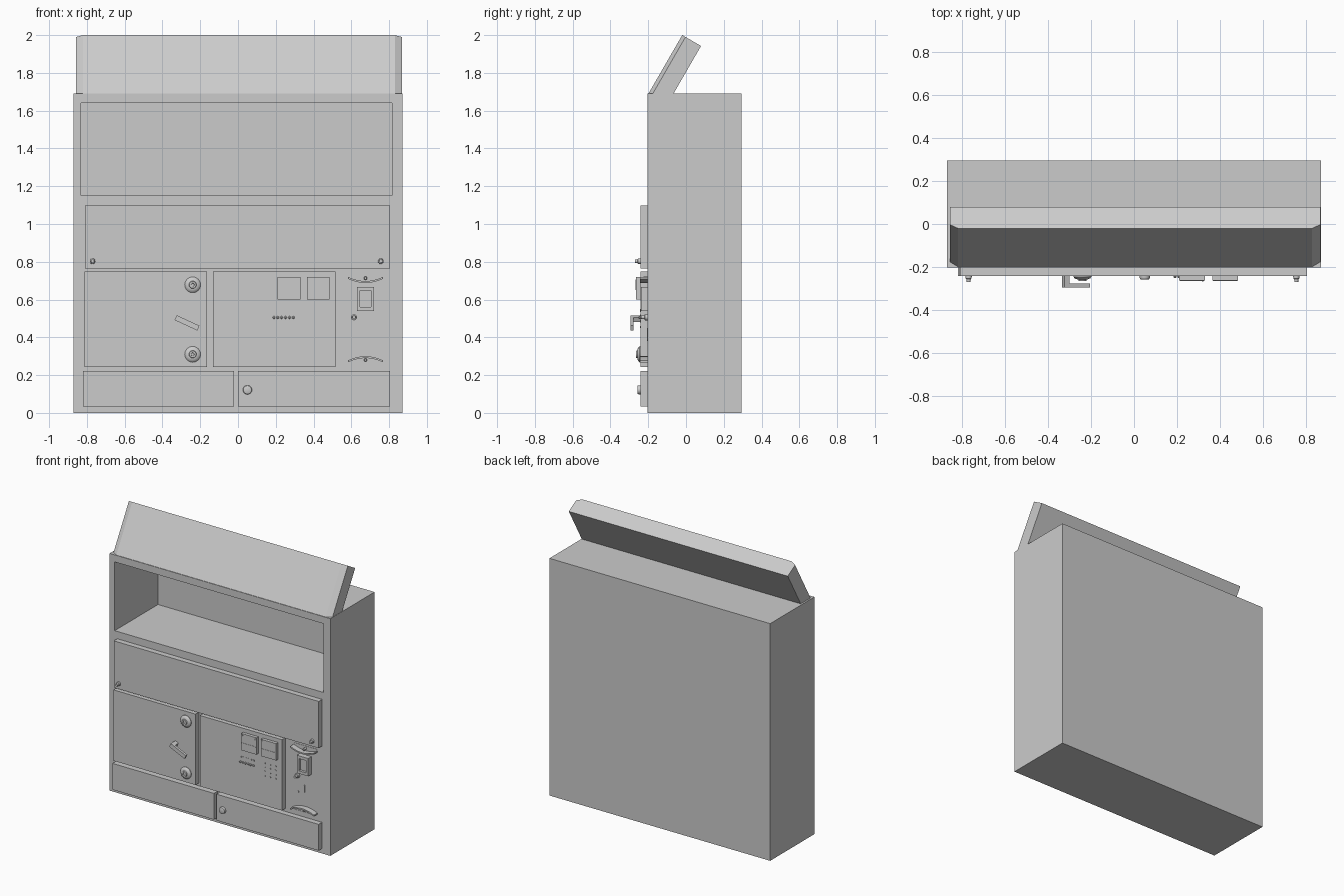
import bpy, bmesh, math
from mathutils import Vector, Matrix

if "Cube" in bpy.data.objects:
    bpy.data.objects.remove(bpy.data.objects["Cube"])

grey = bpy.data.materials.new("plain_grey")
grey.diffuse_color = (0.6, 0.6, 0.6, 1)
grey.use_nodes = True
grey.node_tree.nodes["Principled BSDF"].inputs["Base Color"].default_value = grey.diffuse_color

FRONT, PANEL = -0.203, -0.242   # cabinet face, panel face


def finish(name, bm, smooth=False):
    bmesh.ops.recalc_face_normals(bm, faces=bm.faces[:])
    me = bpy.data.meshes.new(name)
    bm.to_mesh(me)
    bm.free()
    me.materials.append(grey)
    ob = bpy.data.objects.new(name, me)
    bpy.context.collection.objects.link(ob)
    if smooth:
        bpy.ops.object.select_all(action='DESELECT')
        ob.select_set(True)
        bpy.context.view_layer.objects.active = ob
        bpy.ops.object.shade_smooth_by_angle(angle=math.radians(35))
    return ob


def box(name, x0, x1, y0, y1, z0, z1):
    bm = bmesh.new()
    m = Matrix.Translation(((x0+x1)/2, (y0+y1)/2, (z0+z1)/2)) @ \
        Matrix.Diagonal((x1-x0, y1-y0, z1-z0, 1))
    bmesh.ops.create_cube(bm, size=1, matrix=m)
    return finish(name, bm)


def lathe(name, x, z, base, profile, n=20):
    """Round part facing the front; profile = (radius, distance out of base)."""
    bm = bmesh.new()
    rings = [[bm.verts.new((x + r*math.cos(2*math.pi*i/n), base - d,
                            z + r*math.sin(2*math.pi*i/n))) for i in range(n)]
             for r, d in profile]
    for a, b in zip(rings, rings[1:]):
        for i in range(n):
            bm.faces.new((a[i], a[(i+1) % n], b[(i+1) % n], b[i]))
    bm.faces.new(rings[0])
    bm.faces.new(rings[-1])
    return finish(name, bm, True)


def prism(name, pts, direction):
    """Closed polygon pulled along a direction."""
    bm = bmesh.new()
    f = bm.faces.new([bm.verts.new(p) for p in pts])
    r = bmesh.ops.extrude_face_region(bm, geom=[f])
    bmesh.ops.translate(bm, vec=direction,
                        verts=[v for v in r["geom"] if isinstance(v, bmesh.types.BMVert)])
    return finish(name, bm)


# Cabinet with a deep open compartment
bm = bmesh.new()
def ring(x0, x1, z0, z1, y):
    return [bm.verts.new((x, y, z)) for x, z in ((x0, z0), (x1, z0), (x1, z1), (x0, z1))]
back = ring(-0.87, 0.87, 0, 1.69, 0.295)
front = ring(-0.87, 0.87, 0, 1.69, FRONT)
mouth = ring(-0.83, 0.815, 1.15, 1.64, FRONT)
inner = ring(-0.83, 0.815, 1.15, 1.64, 0.285)
for a, b in ((back, front), (front, mouth), (mouth, inner)):
    for i in range(4):
        bm.faces.new((a[i], a[(i+1) % 4], b[(i+1) % 4], b[i]))
bm.faces.new(back)
bm.faces.new(inner)
finish("cabinet", bm)

# Leaning header board with clipped front corners
up = Vector((0, 0.5, 0.866))
out = Vector((0, 0.866, -0.5))
plan = [(-0.82, 0), (0.83, 0), (0.868, 0.02), (0.868, 0.115), (-0.858, 0.115), (-0.858, 0.02)]
top_edge = Vector((0, -0.02, 2.0))
bm = bmesh.new()
hi, lo = [], []
for x, d in plan:
    p = top_edge + out*d + Vector((x, 0, 0))
    hi.append(bm.verts.new(p))
    lo.append(bm.verts.new(p - up*((p.z - 1.688)/0.866)))
bm.faces.new(hi)
bm.faces.new(lo)
for i in range(6):
    j = (i+1) % 6
    bm.faces.new((hi[i], hi[j], lo[j], lo[i]))
finish("header_board", bm)

# Front panels
for name, x0, x1, z0, z1 in (
        ("upper_flap", -0.81, 0.805, 0.765, 1.098),
        ("left_door", -0.813, -0.165, 0.243, 0.748),
        ("control_panel", -0.132, 0.515, 0.243, 0.748),
        ("lower_left_drawer", -0.82, -0.02, 0.035, 0.222),
        ("lower_right_drawer", 0.0, 0.805, 0.035, 0.222)):
    box(name, x0, x1, PANEL, FRONT + 0.005, z0, z1)

# Flap and drawer knobs
for x in (-0.77, 0.756):
    lathe("flap_knob", x, 0.803, PANEL, [(0.015, -0.005), (0.014, 0.012), (0.010, 0.014), (0.009, 0.028)], 16)
lathe("drawer_knob", 0.05, 0.122, PANEL, [(0.024, -0.005), (0.024, 0.006), (0.022, 0.014), (0.018, 0.016)], 20)

# Door dials
for z in (0.678, 0.31):
    lathe("door_dial", -0.24, z, PANEL,
          [(0.042, -0.004), (0.042, 0.004), (0.036, 0.011), (0.024, 0.016),
           (0.020, 0.016), (0.018, 0.023), (0.009, 0.023), (0.008, 0.019)], 24)

# Door lever: grip sloping down to the right, standing off on a stem
axis = Vector((0.12, 0, -0.055)).normalized()
side = Vector((axis.z, 0, -axis.x))
pivot = Vector((-0.33, 0, 0.504))
def lever_part(name, length, y0, y1):
    c = [pivot + side*0.014, pivot + side*0.014 + axis*length,
         pivot - side*0.014 + axis*length, pivot - side*0.014]
    prism(name, [p + Vector((0, y0, 0)) for p in c], (0, y1 - y0, 0))
lever_part("lever_stem", 0.027, -0.28, -0.235)
lever_part("lever_grip", 0.132, -0.295, -0.278)

# Meter boxes with corner screws and dividing strips
for x in (0.21, 0.365):
    box("meter_box", x, x+0.12, -0.264, PANEL+0.003, 0.60, 0.72)
    box("meter_strip", x+0.004, x+0.116, -0.266, -0.262, 0.651, 0.655)
    for dx in (0.01, 0.11):
        lathe("meter_screw", x+dx, 0.709, -0.264, [(0.004, -0.001), (0.004, 0.002)], 8)
box("meter_slider", 0.316, 0.324, -0.268, -0.262, 0.65, 0.705)

# Indicator lamps, label strips and button pad
for i in range(6):
    x = 0.19 + i*0.0205
    lathe("indicator_lamp", x, 0.505, PANEL, [(0.007, -0.002), (0.007, 0.006), (0.004, 0.009)], 10)
    box("lamp_label", x-0.006, x+0.006, PANEL-0.002, PANEL+0.002, 0.535, 0.545)
for i in range(3):
    for j in range(4):
        lathe("pad_button", 0.38+i*0.043, 0.455+j*0.03, PANEL, [(0.006, -0.002), (0.006, 0.002)], 10)

# Curved pulls above and below the service strip
def pull(z_end, sag, line_z, boss_z):
    n = 12
    def arc(off):
        return [(0.675 + 0.093*t, FRONT, z_end + sag*(1 - t*t) + off)
                for t in (-1 + 2*i/n for i in range(n+1))]
    bm = bmesh.new()
    lower, upper = arc(-0.005), arc(0.005)
    grid = []
    for p, q in zip(lower, upper):
        grid.append([bm.verts.new(v) for v in (
            (p[0], FRONT+0.003, p[2]), (p[0], -0.243, p[2]),
            (q[0], -0.243, q[2]), (q[0], FRONT+0.003, q[2]))])
    for a, b in zip(grid, grid[1:]):
        for i in range(4):
            bm.faces.new((a[i], a[(i+1) % 4], b[(i+1) % 4], b[i]))
    bm.faces.new(grid[0])
    bm.faces.new(grid[-1])
    finish("curved_pull", bm, True)
    lathe("pull_boss", 0.675, boss_z, FRONT, [(0.009, -0.003), (0.009, 0.02), (0.006, 0.024)], 12)
    box("pull_seam", 0.585, 0.765, FRONT-0.002, FRONT+0.002, line_z-0.002, line_z+0.002)
pull(0.715, -0.022, 0.73, 0.713)
pull(0.273, 0.022, 0.257, 0.28)

# Framed gauge window
for x0, x1, z0, z1 in ((0.63, 0.646, 0.54, 0.667), (0.704, 0.72, 0.54, 0.667),
                       (0.646, 0.704, 0.54, 0.56), (0.646, 0.704, 0.647, 0.667)):
    box("gauge_frame", x0, x1, -0.238, FRONT+0.003, z0, z1)
box("gauge_window", 0.645, 0.705, -0.220, FRONT+0.003, 0.559, 0.648)

# Service strip knob and small slots
lathe("strip_knob", 0.614, 0.506, FRONT, [(0.016, -0.003), (0.016, 0.015), (0.010, 0.018), (0.009, 0.035)], 16)
box("strip_slot", 0.662, 0.670, FRONT-0.004, FRONT+0.002, 0.40, 0.45)
lathe("strip_screw", 0.614, 0.39, FRONT, [(0.009, -0.002), (0.009, 0.004)], 12)
